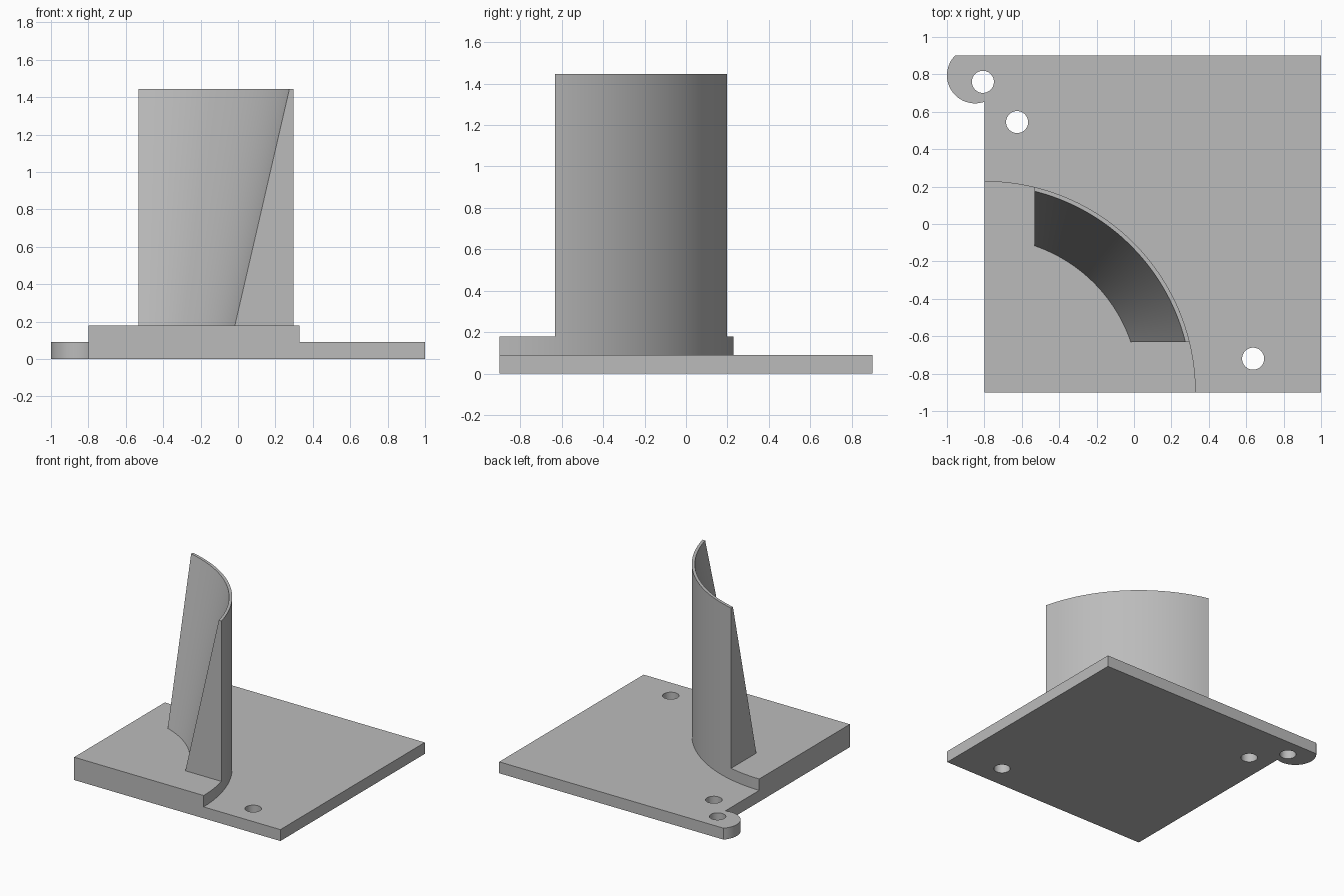
import bpy
import bmesh
from math import sin, cos, asin, acos, pi, radians

if "Cube" in bpy.data.objects:
    bpy.data.objects.remove(bpy.data.objects["Cube"], do_unlink=True)

grey = bpy.data.materials.new("plain grey")
grey.use_nodes = True
colour = (0.5, 0.5, 0.5, 1)
grey.diffuse_color = colour
grey.node_tree.nodes["Principled BSDF"].inputs["Base Color"].default_value = colour

LEFT, RIGHT, FRONT, BACK = -0.8, 1.0, -0.9, 0.9
PLATE_TOP, STEP_TOP, WALL_TOP = 0.09, 0.18, 1.445
OUTER = 1.13       # radius of the step and the wall's outer face
INSET = 0.268      # distance of the wall's ends from the plate's edges


def arc(cx, cy, r, start, end, n):
    return [(cx + r * cos(start + (end - start) * i / n),
             cy + r * sin(start + (end - start) * i / n)) for i in range(n + 1)]


def finish(bm, name):
    bmesh.ops.recalc_face_normals(bm, faces=bm.faces[:])
    mesh = bpy.data.meshes.new(name)
    bm.to_mesh(mesh)
    bm.free()
    mesh.materials.append(grey)
    obj = bpy.data.objects.new(name, mesh)
    bpy.context.collection.objects.link(obj)
    return obj


def prism(name, outline, z0, z1):
    bm = bmesh.new()
    face = bm.faces.new([bm.verts.new((x, y, z0)) for x, y in outline])
    top = bmesh.ops.extrude_face_region(bm, geom=[face], use_keep_orig=True)
    verts = [g for g in top["geom"] if isinstance(g, bmesh.types.BMVert)]
    bmesh.ops.translate(bm, vec=(0, 0, z1 - z0), verts=verts)
    return finish(bm, name)


def select(obj):
    bpy.ops.object.select_all(action='DESELECT')
    obj.select_set(True)
    bpy.context.view_layer.objects.active = obj


def combine(target, tool, operation):
    mod = target.modifiers.new(tool.name, 'BOOLEAN')
    mod.operation, mod.solver, mod.object = operation, 'EXACT', tool
    select(target)
    bpy.ops.object.modifier_apply(modifier=mod.name)
    bpy.data.objects.remove(tool, do_unlink=True)


# Base plate with a rounded ear at its back corner
ear_x, ear_y, ear_r = -0.85, 0.795, 0.15
ear_start = pi - asin((BACK - ear_y) / ear_r)
ear_end = 2 * pi - acos((LEFT - ear_x) / ear_r)
outline = [(LEFT, FRONT), (RIGHT, FRONT), (RIGHT, BACK)]
outline += arc(ear_x, ear_y, ear_r, ear_start, ear_end, 32)
base = prism("base_plate", outline, 0, PLATE_TOP)

# Quarter-round step
step = prism("step", [(LEFT, FRONT)] + arc(LEFT, FRONT, OUTER, 0, pi / 2, 64),
             0, STEP_TOP)
combine(base, step, 'UNION')

# Bolt holes
for x, y in ((-0.808, 0.76), (-0.625, 0.545), (0.637, -0.72)):
    hole = prism("hole_cutter", arc(x, y, 0.059, 0, 2 * pi, 40)[:-1], -0.1, 0.3)
    combine(base, hole, 'DIFFERENCE')

# Merge coplanar faces
bm = bmesh.new()
bm.from_mesh(base.data)
bmesh.ops.dissolve_limit(bm, angle_limit=radians(0.1),
                         verts=bm.verts[:], edges=bm.edges[:])
bm.to_mesh(base.data)
bm.free()

# Curved wall: upright outside, tapering inside, ends trimmed flat
bm = bmesh.new()
rings = []
for r, z in ((OUTER, STEP_TOP), (OUTER, WALL_TOP), (1.108, WALL_TOP), (0.828, STEP_TOP)):
    points = arc(LEFT, FRONT, r, asin(INSET / r), acos(INSET / r), 56)
    rings.append([bm.verts.new((x, y, z)) for x, y in points])
for a, b in zip(rings, rings[1:] + rings[:1]):
    for i in range(len(a) - 1):
        bm.faces.new((a[i], a[i + 1], b[i + 1], b[i]))
for end in (0, -1):
    bm.faces.new([ring[end] for ring in rings])
wall = finish(bm, "curved_wall")

for obj in (base, wall):
    select(obj)
    bpy.ops.object.shade_smooth_by_angle(angle=radians(30))
